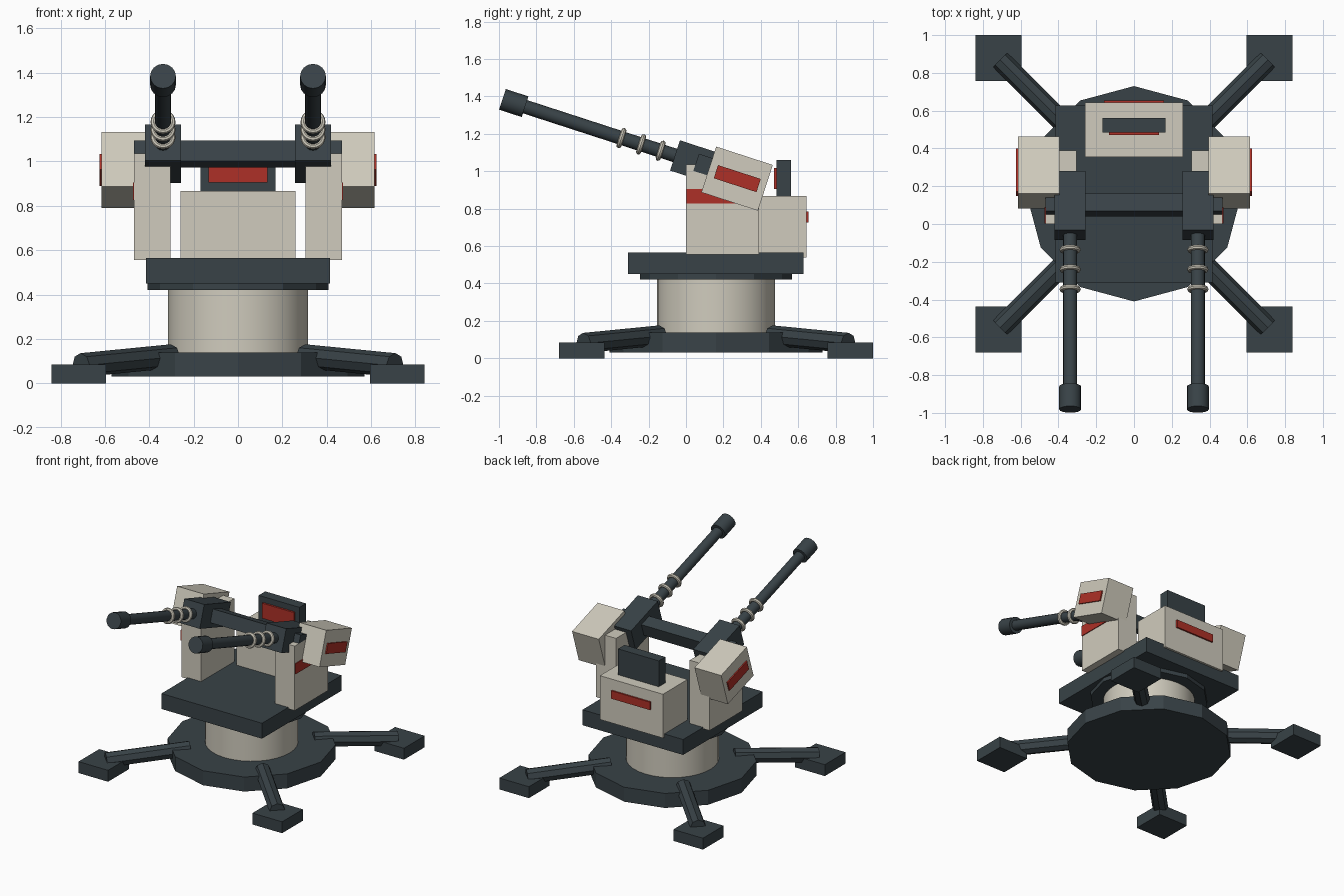
import bpy, math
from mathutils import Vector, Matrix

if "Cube" in bpy.data.objects:
    bpy.data.objects.remove(bpy.data.objects["Cube"])

CY = 0.16                                  # turret axis (y)
TILT = math.radians(18)                    # gun elevation
PIVOT = Matrix.Translation((0, 0.1, 1.033)) @ Matrix.Rotation(-TILT, 4, 'X')


def material(name, rgb):
    m = bpy.data.materials.new(name)
    m.diffuse_color = (*rgb, 1)
    m.use_nodes = True
    m.node_tree.nodes["Principled BSDF"].inputs["Base Color"].default_value = m.diffuse_color
    return m


DARK = material("dark_metal", (0.04, 0.055, 0.063))
LIGHT = material("light_armour", (0.63, 0.60, 0.51))
RED = material("red_panel", (0.42, 0.03, 0.02))


def finish(name, mat, smooth=False):
    ob = bpy.context.object
    ob.name = name
    ob.data.materials.append(mat)
    if smooth:
        bpy.ops.object.shade_smooth_by_angle(angle=math.radians(35))
    return ob


def box(name, mat, x, y, z, frame=None):
    """Box from (min, max) ranges, optionally in a tilted frame."""
    bpy.ops.mesh.primitive_cube_add(size=1)
    ob = finish(name, mat)
    mid = [(r[0] + r[1]) / 2 for r in (x, y, z)]
    dim = [abs(r[1] - r[0]) for r in (x, y, z)]
    ob.data.transform(Matrix.Translation(mid) @ Matrix.Diagonal((*dim, 1)))
    if frame:
        ob.matrix_world = frame
    return ob


def rod(name, mat, a, b, r, sides, smooth=False, frame=None):
    """Cylinder from point a to point b."""
    a, b = Vector(a), Vector(b)
    bpy.ops.mesh.primitive_cylinder_add(vertices=sides, radius=r, depth=(b - a).length)
    ob = finish(name, mat, smooth)
    rot = (b - a).to_track_quat('Z', 'Y').to_matrix().to_4x4()
    ob.data.transform(Matrix.Translation((a + b) / 2) @ rot)
    if frame:
        ob.matrix_world = frame
    return ob


def span(s, a, b):
    return (min(s * a, s * b), max(s * a, s * b))


# Base, column and rotating platform
rod("base_disc", DARK, (0, CY, 0.03), (0, CY, 0.138), 0.57, 12)
rod("column", LIGHT, (0, CY, 0.13), (0, CY, 0.43), 0.315, 32, True)
rod("bearing_ring", DARK, (0, CY, 0.42), (0, CY, 0.46), 0.407, 12)
box("platform", DARK, (-0.415, 0.415), (-0.31, 0.627), (0.45, 0.565))

# Four outrigger legs with square feet
for sx in (-1, 1):
    for sy in (-1, 1):
        rod("outrigger_leg", DARK, (sx * 0.30, CY + sy * 0.30, 0.122),
            (sx * 0.707, CY + sy * 0.707, 0.082), 0.054, 8)
        cx, cy = sx * 0.718, CY + sy * 0.718
        box("foot_pad", DARK, (cx - 0.122, cx + 0.122), (cy - 0.122, cy + 0.122), (0, 0.085))

# Rear housing with warning stripe
box("rear_housing", LIGHT, (-0.26, 0.26), (0.354, 0.643), (0.54, 0.867))
box("housing_stripe", RED, (-0.16, 0.16), (0.63, 0.655), (0.727, 0.786))

# Sight display on top of the housing
box("sight_block", DARK, (-0.168, 0.168), (0.484, 0.561), (0.86, 1.06))
box("sight_screen", RED, (-0.132, 0.132), (0.47, 0.49), (0.904, 1.017))

# Cross shaft between the guns
box("cross_shaft", DARK, (-0.468, 0.468), (-0.048, 0.048), (-0.048, 0.048), PIVOT)

for s in (-1, 1):
    gx = s * 0.338
    # Upright arm with side stripe
    box("upright_arm", LIGHT, span(s, 0.304, 0.468), (0, 0.39), (0.555, 1.036))
    box("arm_stripe", RED, span(s, 0.45, 0.474), (0.002, 0.3), (0.827, 0.905))
    # Tilted ammunition pod with side panel
    box("ammo_pod", LIGHT, span(s, 0.395, 0.615), (0.028, 0.346), (-0.144, 0.113), PIVOT)
    box("pod_panel", RED, span(s, 0.60, 0.624), (0.068, 0.308), (-0.052, 0.022), PIVOT)
    # Gun: receiver, barrel, cooling rings, muzzle
    box("gun_receiver", DARK, span(s, 0.256, 0.42), (-0.167, 0.163), (-0.085, 0.085), PIVOT)
    rod("gun_barrel", DARK, (gx, -0.15, 0), (gx, -1.03, 0), 0.037, 16, True, PIVOT)
    rod("muzzle", DARK, (gx, -1.01, 0), (gx, -1.137, 0), 0.058, 16, True, PIVOT)
    for d in (0.248, 0.358, 0.468):
        bpy.ops.mesh.primitive_torus_add(major_radius=0.043, minor_radius=0.0135,
                                         major_segments=20, minor_segments=8)
        ring = finish("cooling_ring", LIGHT, True)
        ring.data.transform(Matrix.Translation((gx, -d, 0)) @ Matrix.Rotation(math.pi / 2, 4, 'X'))
        ring.matrix_world = PIVOT
